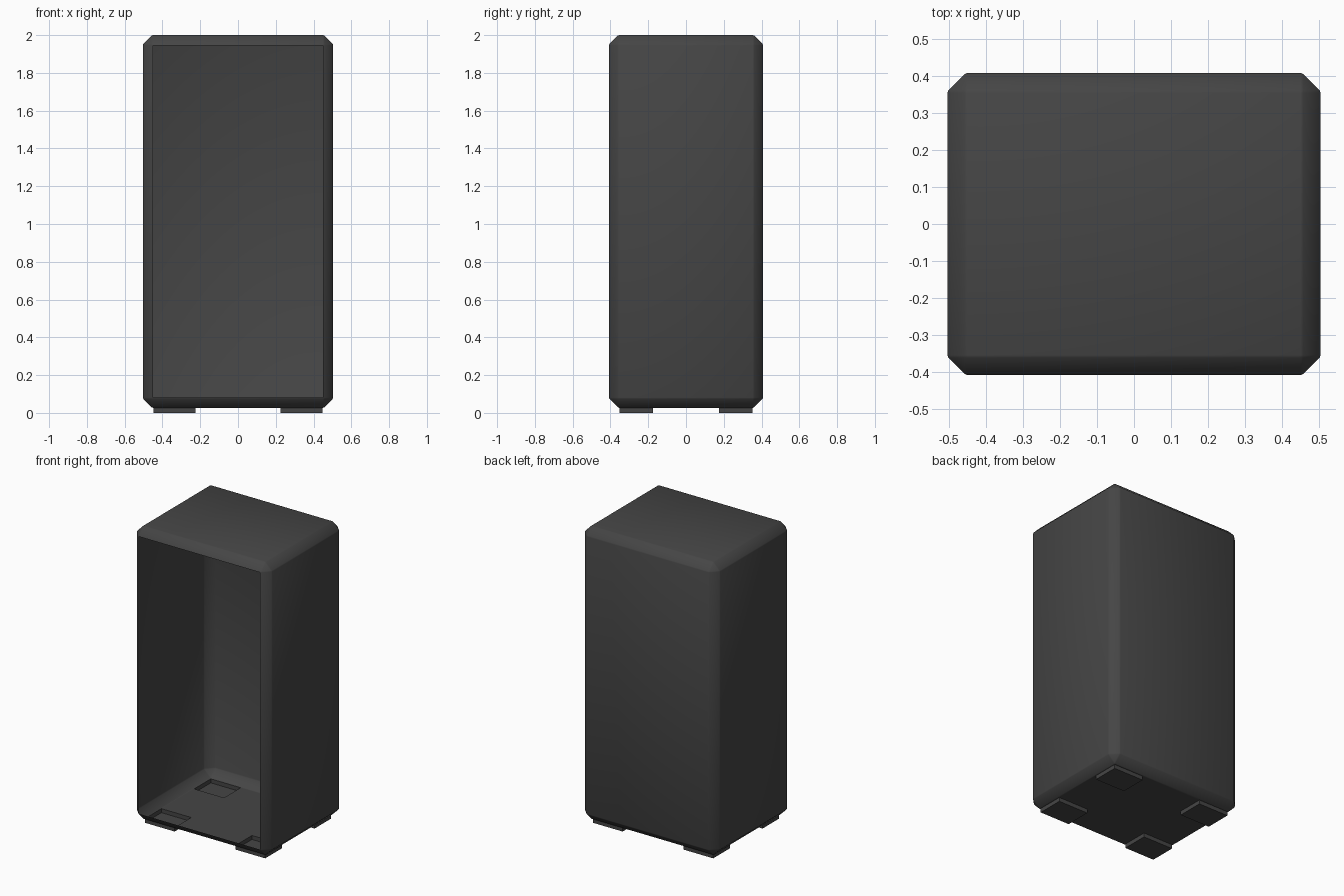
import bpy, bmesh
from mathutils import Vector

if "Cube" in bpy.data.objects:
    bpy.data.objects.remove(bpy.data.objects["Cube"])

W, D, Z0, Z1 = 0.504, 0.408, 0.027, 2.0      # half width, half depth, floor, top
CHAMFER, ROUND = 0.05, 0.004
FOOT_X, FOOT_Y = (0.226, 0.4485), (0.174, 0.351)

bm = bmesh.new()
bmesh.ops.create_cube(bm, size=1.0)
for v in bm.verts:
    v.co = Vector((v.co.x * 2 * W, v.co.y * 2 * D, Z0 + (v.co.z + 0.5) * (Z1 - Z0)))

# Wide chamfer on every edge, then a tiny softening of the chamfer edges
for width in (CHAMFER, ROUND):
    bmesh.ops.bevel(bm, geom=bm.edges[:], offset=width, offset_type='OFFSET',
                    segments=1, profile=0.5, affect='EDGES')
bm.normal_update()

# Open front
bmesh.ops.delete(bm, geom=[f for f in bm.faces if f.normal.y < -0.99], context='FACES')


def floor_faces():
    bm.normal_update()
    return [f for f in bm.faces if f.normal.z < -0.99]


# Cut the floor into a grid around the feet
for axis, limits in ((Vector((1, 0, 0)), FOOT_X), (Vector((0, 1, 0)), FOOT_Y)):
    for d in limits:
        for s in (-1, 1):
            faces = floor_faces()
            edges = {e for f in faces for e in f.edges}
            verts = {v for f in faces for v in f.verts}
            bmesh.ops.bisect_plane(bm, geom=list(verts) + list(edges) + faces,
                                   dist=1e-5, plane_co=axis * d * s, plane_no=axis)

# Push the four feet down, leaving hollows inside
feet = []
for f in floor_faces():
    c = f.calc_center_median()
    if FOOT_X[0] < abs(c.x) < FOOT_X[1] and FOOT_Y[0] < abs(c.y) < FOOT_Y[1]:
        feet.append(f)
res = bmesh.ops.extrude_face_region(bm, geom=feet)
for v in res["geom"]:
    if isinstance(v, bmesh.types.BMVert):
        v.co.z = 0.0
old = [f for f in feet if f.is_valid]
if old:
    bmesh.ops.delete(bm, geom=old, context='FACES_ONLY')

mesh = bpy.data.meshes.new("open_cabinet")
bm.normal_update()
bm.to_mesh(mesh)
bm.free()
cabinet = bpy.data.objects.new("open_cabinet", mesh)
bpy.context.collection.objects.link(cabinet)

# Dark charcoal finish
mat = bpy.data.materials.new("charcoal")
mat.diffuse_color = (0.06, 0.06, 0.06, 1)
mat.use_nodes = True
mat.node_tree.nodes["Principled BSDF"].inputs["Base Color"].default_value = mat.diffuse_color
mesh.materials.append(mat)

bpy.context.view_layer.objects.active = cabinet
cabinet.select_set(True)
bpy.ops.object.shade_smooth_by_angle(angle=0.52)
